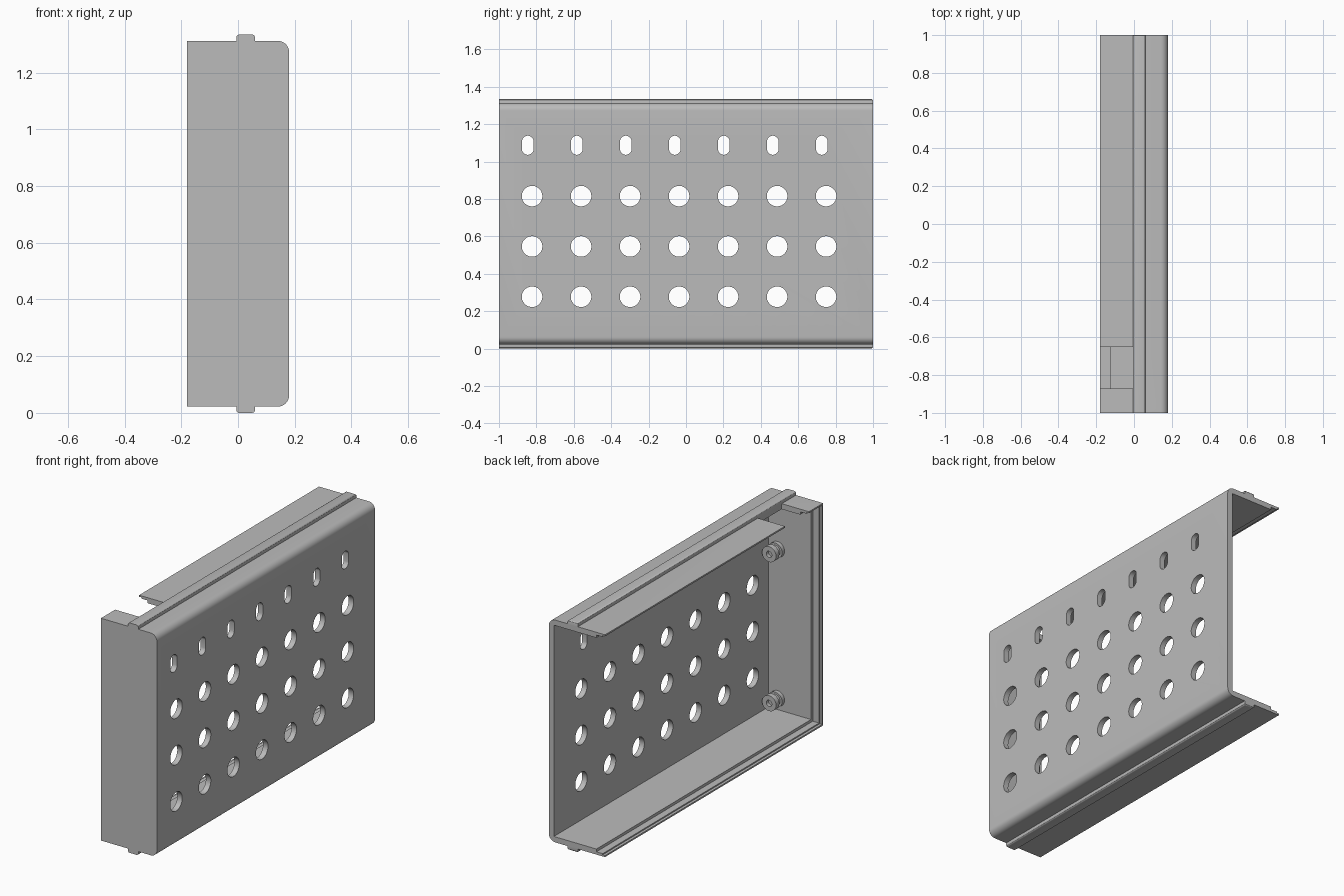
import bpy, bmesh, math
from mathutils import Vector, Matrix

cube = bpy.data.objects.get("Cube")
if cube:
    bpy.data.objects.remove(cube, do_unlink=True)

grey = bpy.data.materials.new("plain grey")
grey.use_nodes = True
tone = (0.5, 0.5, 0.5, 1)
grey.diffuse_color = tone
grey.node_tree.nodes["Principled BSDF"].inputs["Base Color"].default_value = tone

HALF_W, LOW, HIGH = 0.18, 0.022, 1.312
WALL = 0.032


def make(name, bm):
    bmesh.ops.recalc_face_normals(bm, faces=bm.faces)
    mesh = bpy.data.meshes.new(name)
    bm.to_mesh(mesh)
    bm.free()
    mesh.materials.append(grey)
    obj = bpy.data.objects.new(name, mesh)
    bpy.context.collection.objects.link(obj)
    return obj


def activate(obj):
    bpy.ops.object.select_all(action="DESELECT")
    obj.select_set(True)
    bpy.context.view_layer.objects.active = obj


def box_mesh(x, y, z):
    bm = bmesh.new()
    size = Vector((x[1] - x[0], y[1] - y[0], z[1] - z[0]))
    mid = Vector((sum(x) / 2, sum(y) / 2, sum(z) / 2))
    bmesh.ops.create_cube(bm, size=1, matrix=Matrix.Translation(mid) @ Matrix.Diagonal(size.to_4d()))
    return bm


def cut(target, bm):
    cutter = make("cutter", bm)
    cutter.hide_render = True
    mod = target.modifiers.new("cut", "BOOLEAN")
    mod.operation, mod.solver, mod.object = "DIFFERENCE", "EXACT", cutter
    activate(target)
    bpy.ops.object.modifier_apply(modifier=mod.name)
    bpy.data.objects.remove(cutter, do_unlink=True)


def smooth(obj):
    activate(obj)
    bpy.ops.object.shade_smooth_by_angle(angle=math.radians(30))


# Shell: block with its two long outer edges rounded
bm = box_mesh((-HALF_W, HALF_W), (-1, 1), (LOW, HIGH))
edges = [e for e in bm.edges if all(v.co.x > 0 for v in e.verts)
         and abs(e.verts[0].co.y - e.verts[1].co.y) > 1]
bmesh.ops.bevel(bm, geom=edges, offset=0.04, segments=8, profile=0.5, affect="EDGES")
shell = make("cover_shell", bm)

# Cavity, then the stepped lip along the open rim
for inner_x, thick in ((HALF_W - WALL, WALL), (-0.125, 0.016), (-0.165, 0.009)):
    cut(shell, box_mesh((-0.4, inner_x), (-1 + thick, 1.2), (LOW + thick, HIGH - thick)))

# Notch in the top flange
cut(shell, box_mesh((-0.4, -0.005), (-0.87, -0.65), (1.2, 1.5)))

# Vent holes: three rows of round holes and one row of upright slots
holes = bmesh.new()


def add_hole(y, z, radius, stretch):
    ring = []
    for i in range(32):
        a = math.tau * (i + 0.5) / 32
        dz = radius * math.sin(a) + math.copysign(stretch, math.sin(a))
        ring.append(holes.verts.new((0.1, y + radius * math.cos(a), z + dz)))
    face = holes.faces.new(ring)
    side = bmesh.ops.extrude_face_region(holes, geom=[face])["geom"]
    moved = [v for v in side if isinstance(v, bmesh.types.BMVert)]
    bmesh.ops.translate(holes, verts=moved, vec=(0.2, 0, 0))


for col in range(7):
    step = col * 0.262
    for z in (0.277, 0.546, 0.815):
        add_hole(-0.823 + step, z, 0.055, 0)
    add_hole(-0.846 + step, 1.087, 0.031, 0.02)
cut(shell, holes)
smooth(shell)

# Guide rails on the top and bottom
for name, low, high, outer in (("top_rail", HIGH - 0.005, 1.334, 1.334),
                               ("bottom_rail", 0, LOW + 0.005, 0)):
    bm = box_mesh((-0.006, 0.06), (-1, 1), (low, high))
    edges = [e for e in bm.edges
             if all(abs(v.co.z - outer) < 0.001 for v in e.verts)
             and any(v.co.y > 0 for v in e.verts)]
    bmesh.ops.bevel(bm, geom=edges, offset=0.01, segments=3, profile=0.5, affect="EDGES")
    smooth(make(name, bm))

# Grooved pegs on the inside of the front wall
PEG = [(0, -0.91), (0.018, -0.91), (0.018, -0.89), (0.045, -0.89), (0.045, -0.92),
       (0.033, -0.92), (0.033, -0.945), (0.045, -0.945), (0.045, -0.975), (0, -0.975)]
for name, z in (("upper_peg", 0.985), ("lower_peg", 0.12)):
    bm = bmesh.new()
    verts = [bm.verts.new((0.09 + r, y, z)) for r, y in PEG]
    line = [bm.edges.new(pair) for pair in zip(verts, verts[1:])]
    bmesh.ops.spin(bm, geom=verts + line, cent=(0.09, 0, z), axis=(0, 1, 0),
                   angle=math.tau, steps=32)
    bmesh.ops.remove_doubles(bm, verts=bm.verts, dist=0.0005)
    smooth(make(name, bm))
